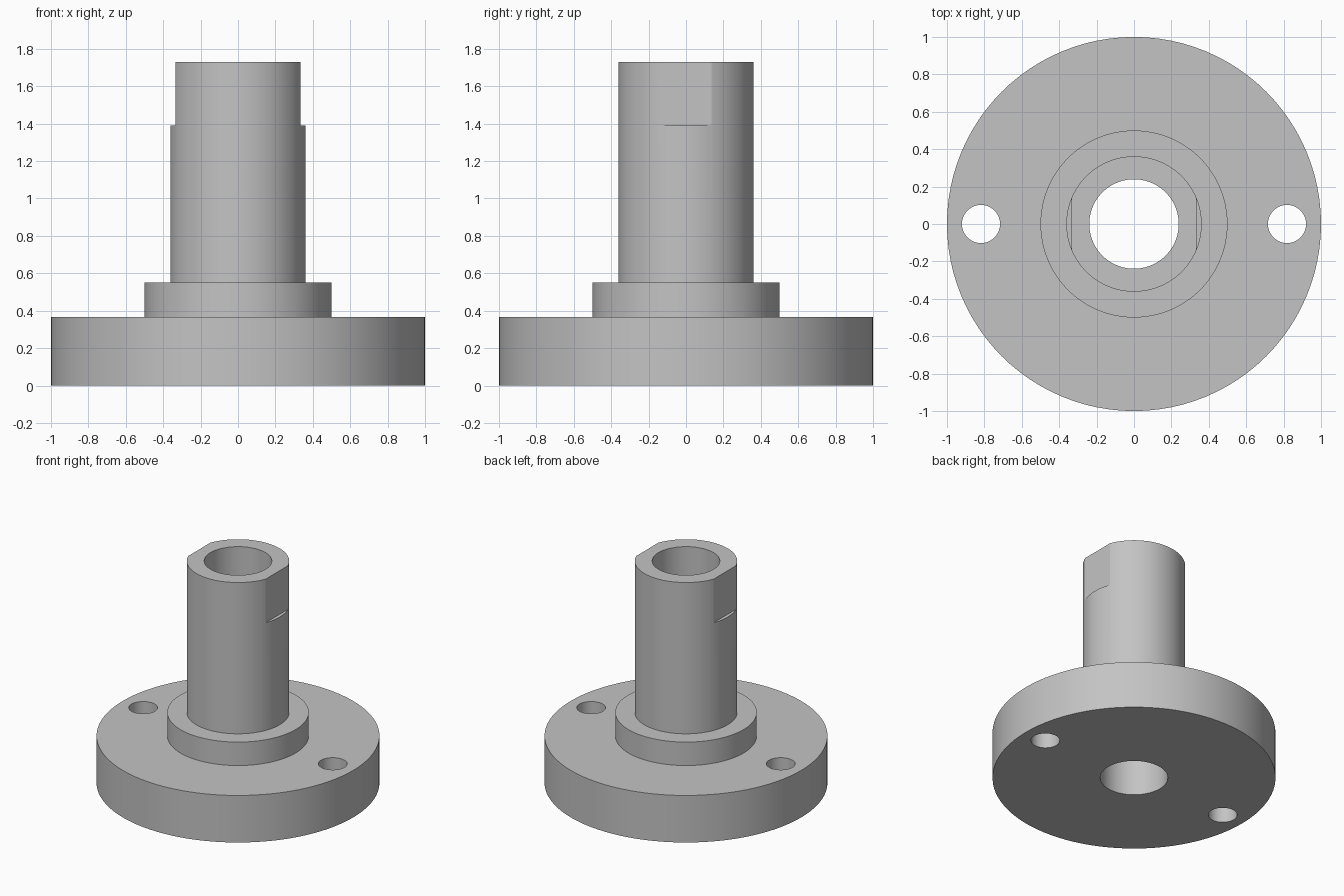
import bpy, bmesh
from math import radians, pi
from mathutils import Matrix

if "Cube" in bpy.data.objects:
    bpy.data.objects.remove(bpy.data.objects["Cube"], do_unlink=True)

# Main dimensions
FLANGE_R, COLLAR_R, SHAFT_R, BORE_R = 1.0, 0.5, 0.362, 0.239
FLANGE_TOP, COLLAR_TOP, SHAFT_TOP = 0.367, 0.55, 1.73
HOLE_X, HOLE_R = 0.818, 0.102
FLAT_X, FLAT_Z = 0.335, 1.39
SEGMENTS = 96

steel = bpy.data.materials.new("grey_steel")
steel.use_nodes = True
grey = (0.55, 0.55, 0.55, 1)
steel.diffuse_color = grey
steel.node_tree.nodes["Principled BSDF"].inputs["Base Color"].default_value = grey


def make_object(name, bm):
    bmesh.ops.recalc_face_normals(bm, faces=bm.faces)
    mesh = bpy.data.meshes.new(name)
    bm.to_mesh(mesh)
    bm.free()
    mesh.materials.append(steel)
    obj = bpy.data.objects.new(name, mesh)
    bpy.context.collection.objects.link(obj)
    return obj


# Flange, collar and hollow shaft turned from one closed profile
profile = [(BORE_R, 0), (FLANGE_R, 0), (FLANGE_R, FLANGE_TOP),
           (COLLAR_R, FLANGE_TOP), (COLLAR_R, COLLAR_TOP),
           (SHAFT_R, COLLAR_TOP), (SHAFT_R, SHAFT_TOP), (BORE_R, SHAFT_TOP)]
bm = bmesh.new()
points = [bm.verts.new((r, 0, z)) for r, z in profile]
edges = [bm.edges.new((p, points[(i + 1) % len(points)])) for i, p in enumerate(points)]
bmesh.ops.spin(bm, geom=points + edges, cent=(0, 0, 0), axis=(0, 0, 1),
               angle=2 * pi, steps=SEGMENTS, use_merge=True)
bmesh.ops.remove_doubles(bm, verts=bm.verts, dist=0.0001)
body = make_object("flanged_shaft", bm)

# Cutters for the bolt holes and the flats near the shaft top
cutters = []
for label, side in (("left", 1), ("right", -1)):
    bm = bmesh.new()
    bmesh.ops.create_cone(bm, cap_ends=True, segments=48, radius1=HOLE_R,
                          radius2=HOLE_R, depth=1,
                          matrix=Matrix.Translation((side * HOLE_X, 0, 0.2)))
    cutters.append(make_object(label + "_bolt_hole_cutter", bm))
    bm = bmesh.new()
    bmesh.ops.create_cube(bm, size=1, matrix=Matrix.Translation(
        (side * (FLAT_X + 0.5), 0, FLAT_Z + 0.5)))
    cutters.append(make_object(label + "_flat_cutter", bm))

bpy.context.view_layer.objects.active = body
body.select_set(True)
for cutter in cutters:
    cutter.hide_render = True
    cut = body.modifiers.new(cutter.name, "BOOLEAN")
    cut.operation = "DIFFERENCE"
    cut.solver = "EXACT"
    cut.object = cutter
    bpy.ops.object.modifier_apply(modifier=cut.name)
    bpy.data.objects.remove(cutter, do_unlink=True)

bpy.ops.object.shade_smooth_by_angle(angle=radians(15))
